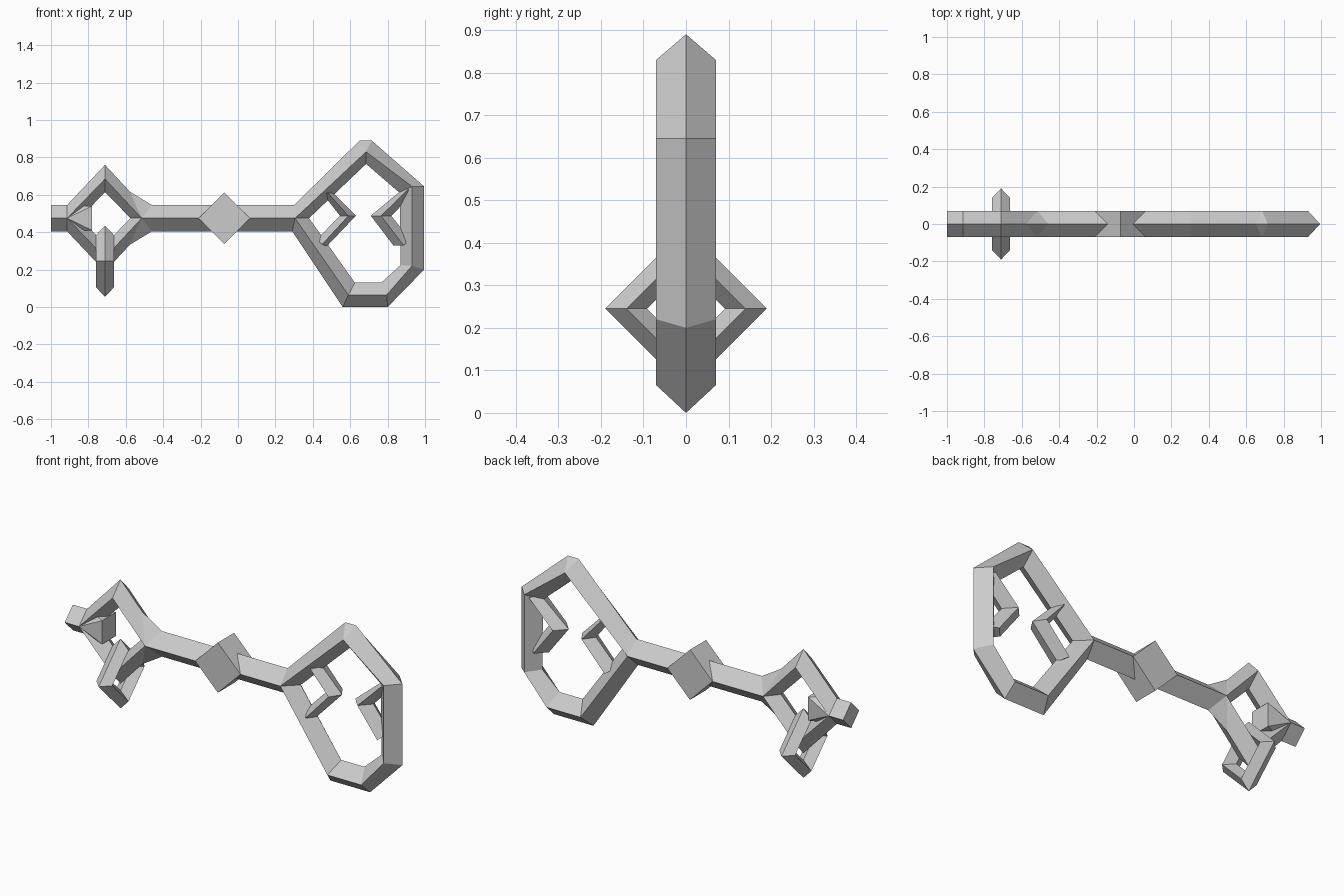
import bpy, bmesh, math
from mathutils import Matrix

if "Cube" in bpy.data.objects:
    bpy.data.objects.remove(bpy.data.objects["Cube"])

ZC = 0.475   # height of the key's axis
R = 0.07     # half depth of the bars


def finish(name, bm):
    bmesh.ops.remove_doubles(bm, verts=bm.verts, dist=0.0005)
    bmesh.ops.recalc_face_normals(bm, faces=bm.faces)
    mesh = bpy.data.meshes.new(name)
    bm.to_mesh(mesh)
    bm.free()
    obj = bpy.data.objects.new(name, mesh)
    bpy.context.collection.objects.link(obj)
    return obj


def bar(name, stations, half=R, closed=False):
    """Diamond-section bar in the xz plane; station = outer, ridge, inner points."""
    bm = bmesh.new()
    rings = []
    for o, r, i in stations:
        pts = [(o[0], 0, o[1]), (r[0], -half, r[1]), (i[0], 0, i[1]), (r[0], half, r[1])]
        rings.append([bm.verts.new(p) for p in pts])
    n = len(rings)
    for k in range(n if closed else n - 1):
        a, b = rings[k], rings[(k + 1) % n]
        for j in range(4):
            m = (j + 1) % 4
            bm.faces.new((a[j], a[m], b[m], b[j]))
    if not closed:
        bm.faces.new(rings[0])
        bm.faces.new(rings[-1])
    return finish(name, bm)


def straight(name, x0, x1):
    return bar(name, [((x, ZC + R), (x, ZC), (x, ZC - R)) for x in (x0, x1)])


# Shaft and tip
straight("shaft", -0.515, 0.31)
straight("tip", -1.0, -0.91)

# Square block in the middle of the shaft
bm = bmesh.new()
bmesh.ops.create_cube(bm, size=1, matrix=Matrix.Translation((-0.073, 0, ZC))
                      @ Matrix.Rotation(math.pi / 4, 4, 'Y')
                      @ Matrix.Diagonal((0.194, 0.14, 0.194, 1)))
finish("shaft_block", bm)

# Large handle loop
bar("handle_loop", [
    ((0.30, 0.545), (0.305, ZC), (0.38, ZC)),
    ((0.65, 0.89), (0.685, 0.83), (0.685, 0.765)),
    ((0.715, 0.89), (0.685, 0.83), (0.685, 0.765)),
    ((0.995, 0.645), (0.93, 0.645), (0.865, 0.61)),
    ((0.995, 0.20), (0.93, 0.22), (0.87, 0.225)),
    ((0.80, 0.0), (0.795, 0.065), (0.765, 0.13)),
    ((0.56, 0.0), (0.59, 0.065), (0.625, 0.13)),
    ((0.29, 0.405), (0.305, ZC), (0.38, ZC)),
], closed=True)

# Two pointed braces inside the handle
bar("left_brace", [
    ((0.51, 0.61), (0.48, 0.61), (0.45, 0.61)),
    ((0.63, 0.488), (0.59, 0.488), (0.545, 0.488)),
    ((0.475, 0.325), (0.45, 0.335), (0.42, 0.36)),
], half=0.06)
bar("right_brace", [
    ((0.88, 0.63), (0.91, 0.63), (0.93, 0.60)),
    ((0.71, 0.488), (0.765, 0.488), (0.82, 0.488)),
    ((0.83, 0.33), (0.885, 0.33), (0.92, 0.36)),
], half=0.06)

# Small diamond loop at the bit end, mirrored about the axis
upper = [
    ((-0.914, 0.545), (-0.914, ZC), (-0.845, ZC)),
    ((-0.711, 0.76), (-0.711, 0.685), (-0.711, 0.615)),
    ((-0.578, 0.617), (-0.515, ZC), (-0.575, ZC)),
    ((-0.46, 0.545), (-0.515, ZC), (-0.575, ZC)),
]
lower = [tuple((x, 2 * ZC - z) for x, z in s) for s in reversed(upper)]
bar("bit_loop", upper + lower, closed=True)

# Flared stub projecting into the small loop
bm = bmesh.new()
for p in [(-0.914, 0, R), (-0.914, 0, -R), (-0.914, R, 0), (-0.914, -R, 0)] + \
         [(-0.78, y, z) for y in (-0.06, 0.06) for z in (-0.065, 0.065)]:
    bm.verts.new((p[0], p[1], ZC + p[2]))
bmesh.ops.convex_hull(bm, input=bm.verts)
finish("inner_stub", bm)

# Hanging diamond link, turned across the key
dirs = [(1, 0), (0, 1), (-1, 0), (0, -1)]
link = bar("hanging_link",
           [tuple((u * d, v * d) for d in (0.19, 0.14, 0.092)) for u, v in dirs],
           half=0.048, closed=True)
link.data.transform(Matrix.Translation((-0.711, 0, 0.245)) @ Matrix.Rotation(math.pi / 2, 4, 'Z'))
